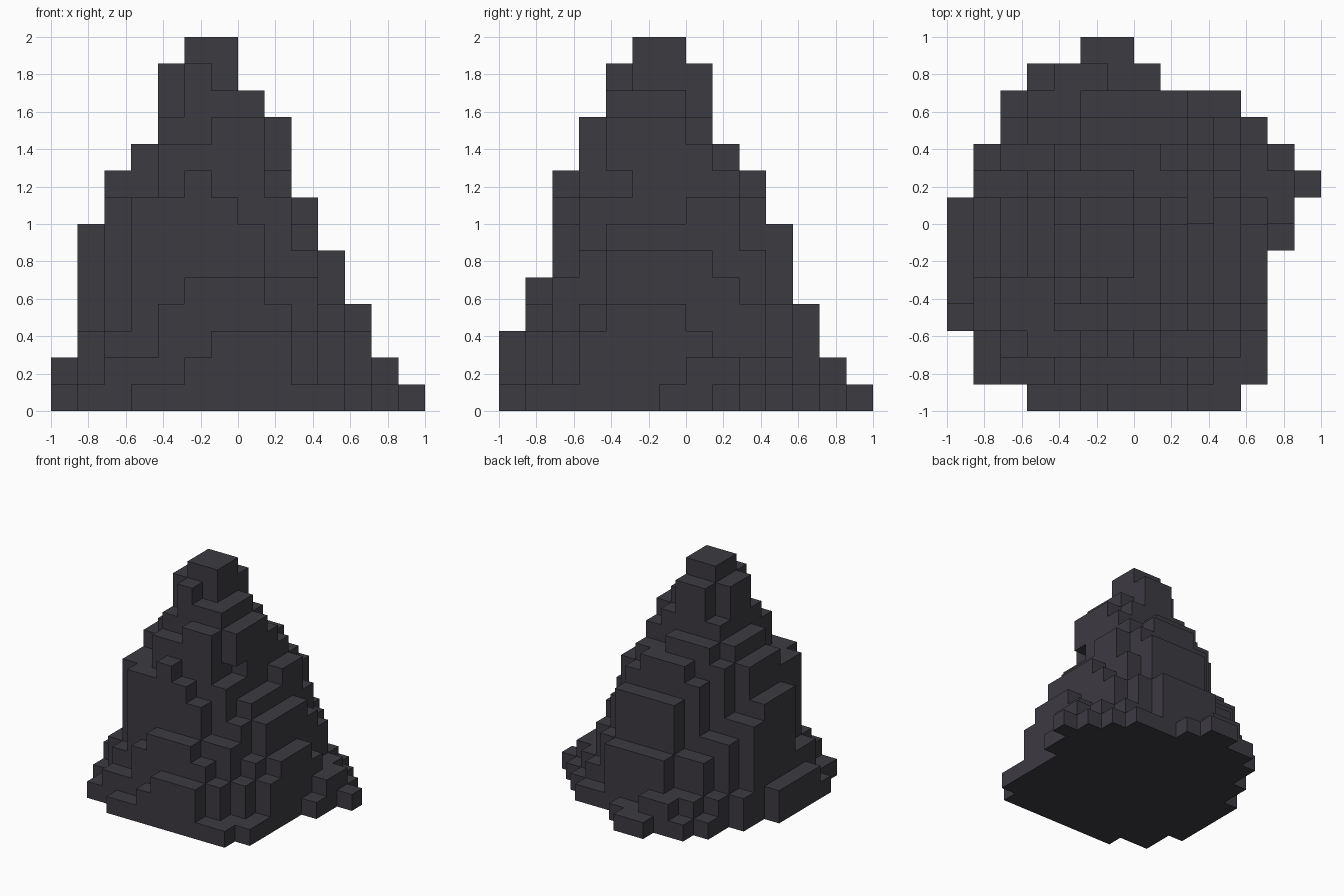
import bpy, bmesh, math
from mathutils import Vector

cube = bpy.data.objects.get("Cube")
if cube:
    bpy.data.objects.remove(cube, do_unlink=True)

CELLS = 14
SIZE = 2 / CELLS
solid = set()


def block(x, y, top, bottom=0):
    """Fill a rectangle of grid columns (inclusive ranges) up to a height."""
    for i in range(x[0], x[-1] + 1):
        for j in range(y[0], y[-1] + 1):
            solid.update((i, j, k) for k in range(bottom, top))


# ground outline
block(x=(3, 10), y=(0, 11), top=1)
block(x=(1, 11), y=(1, 9), top=1)
block(x=(2, 11), y=(10, 10), top=1)
block(x=(2, 10), y=(11, 11), top=1)
block(x=(3, 7), y=(12, 12), top=1)
block(x=(5, 6), y=(13, 13), top=1)
block(x=(0, 0), y=(3, 7), top=1)
block(x=(12, 12), y=(6, 9), top=1)
block(x=(13, 13), y=(8, 8), top=1)

# front terraces
block(x=(5, 8), y=(0, 0), top=2)
block(x=(6, 8), y=(0, 0), top=3)
block(x=(2, 9), y=(1, 2), top=2)
block(x=(4, 9), y=(1, 2), top=3)
block(x=(4, 8), y=(1, 2), top=4)
block(x=(5, 7), y=(1, 2), top=5)
block(x=(8, 9), y=(2, 3), top=5)
block(x=(10, 10), y=(2, 3), top=3)
block(x=(3, 7), y=(2, 4), top=7)
block(x=(3, 6), y=(2, 4), top=8)
block(x=(5, 5), y=(2, 2), top=9)
block(x=(4, 7), y=(3, 4), top=10)
block(x=(6, 7), y=(3, 4), top=11)

# left-hand slopes (low x)
block(x=(0, 0), y=(4, 7), top=2)
block(x=(1, 1), y=(3, 4), top=3)
block(x=(1, 1), y=(5, 7), top=7)
block(x=(1, 2), y=(8, 8), top=6)
block(x=(1, 1), y=(9, 9), top=2)
block(x=(2, 2), y=(2, 2), top=3)
block(x=(2, 2), y=(3, 4), top=8)
block(x=(2, 2), y=(5, 7), top=9)
block(x=(2, 3), y=(9, 9), top=5)
block(x=(3, 3), y=(5, 7), top=10)
block(x=(3, 3), y=(8, 8), top=9)
block(x=(3, 4), y=(10, 10), top=4)
block(x=(2, 4), y=(10, 10), top=2)
block(x=(3, 4), y=(11, 11), top=2)

# right-hand slopes (high x)
block(x=(12, 12), y=(7, 8), top=2)
block(x=(11, 11), y=(7, 9), top=2)
block(x=(11, 11), y=(3, 7), top=3)
block(x=(11, 11), y=(4, 6), top=4)
block(x=(10, 10), y=(3, 9), top=4)
block(x=(10, 10), y=(4, 7), top=6)
block(x=(10, 10), y=(8, 8), top=5)
block(x=(9, 9), y=(3, 9), top=6)
block(x=(9, 9), y=(4, 6), top=7)
block(x=(9, 9), y=(7, 8), top=8)
block(x=(9, 10), y=(10, 10), top=2)
block(x=(9, 9), y=(10, 10), top=4)

# overhanging shoulder
block(x=(8, 8), y=(3, 4), top=8)
block(x=(8, 8), y=(4, 4), top=11, bottom=9)
block(x=(8, 8), y=(5, 6), top=11)
block(x=(8, 8), y=(7, 7), top=10)

# back terraces
block(x=(4, 5), y=(12, 12), top=2)
block(x=(5, 8), y=(11, 11), top=4)
block(x=(5, 8), y=(10, 10), top=7)
block(x=(4, 8), y=(9, 9), top=8)
block(x=(5, 7), y=(9, 9), top=9)
block(x=(4, 8), y=(8, 8), top=9)
block(x=(4, 6), y=(8, 8), top=10)

# core and summit
block(x=(4, 7), y=(4, 7), top=11)
block(x=(6, 7), y=(4, 6), top=12)
block(x=(4, 4), y=(5, 6), top=13)
block(x=(5, 5), y=(4, 7), top=13)
block(x=(6, 6), y=(7, 7), top=13)
block(x=(5, 6), y=(5, 6), top=14)

# exposed surface of the filled cells
bm = bmesh.new()
corners = {}


def corner(p):
    key = tuple(int(round(c)) for c in p)
    if key not in corners:
        half = CELLS / 2
        corners[key] = bm.verts.new(((key[0] - half) * SIZE, (key[1] - half) * SIZE, key[2] * SIZE))
    return corners[key]


for cell in sorted(solid):
    middle = Vector(cell) + Vector((0.5, 0.5, 0.5))
    for axis in range(3):
        for sign in (-1, 1):
            normal = Vector((0, 0, 0))
            normal[axis] = sign
            if tuple(int(c) for c in Vector(cell) + normal) in solid:
                continue
            u = Vector((0, 0, 0))
            u[(axis + 1) % 3] = 1
            v = normal.cross(u)
            ring = (-u - v, u - v, u + v, v - u)
            bm.faces.new([corner(middle + (normal + r) / 2) for r in ring])

# merge flat neighbours into large faces
bmesh.ops.dissolve_limit(bm, angle_limit=math.radians(1), verts=bm.verts, edges=bm.edges)
mesh = bpy.data.meshes.new("stepped_rock")
bm.to_mesh(mesh)
bm.free()
rock = bpy.data.objects.new("stepped_rock", mesh)
bpy.context.collection.objects.link(rock)

# dark stone colour
stone = bpy.data.materials.new("dark_stone")
stone.use_nodes = True
colour = (0.046, 0.043, 0.053, 1)
stone.diffuse_color = colour
stone.node_tree.nodes["Principled BSDF"].inputs["Base Color"].default_value = colour
mesh.materials.append(stone)
